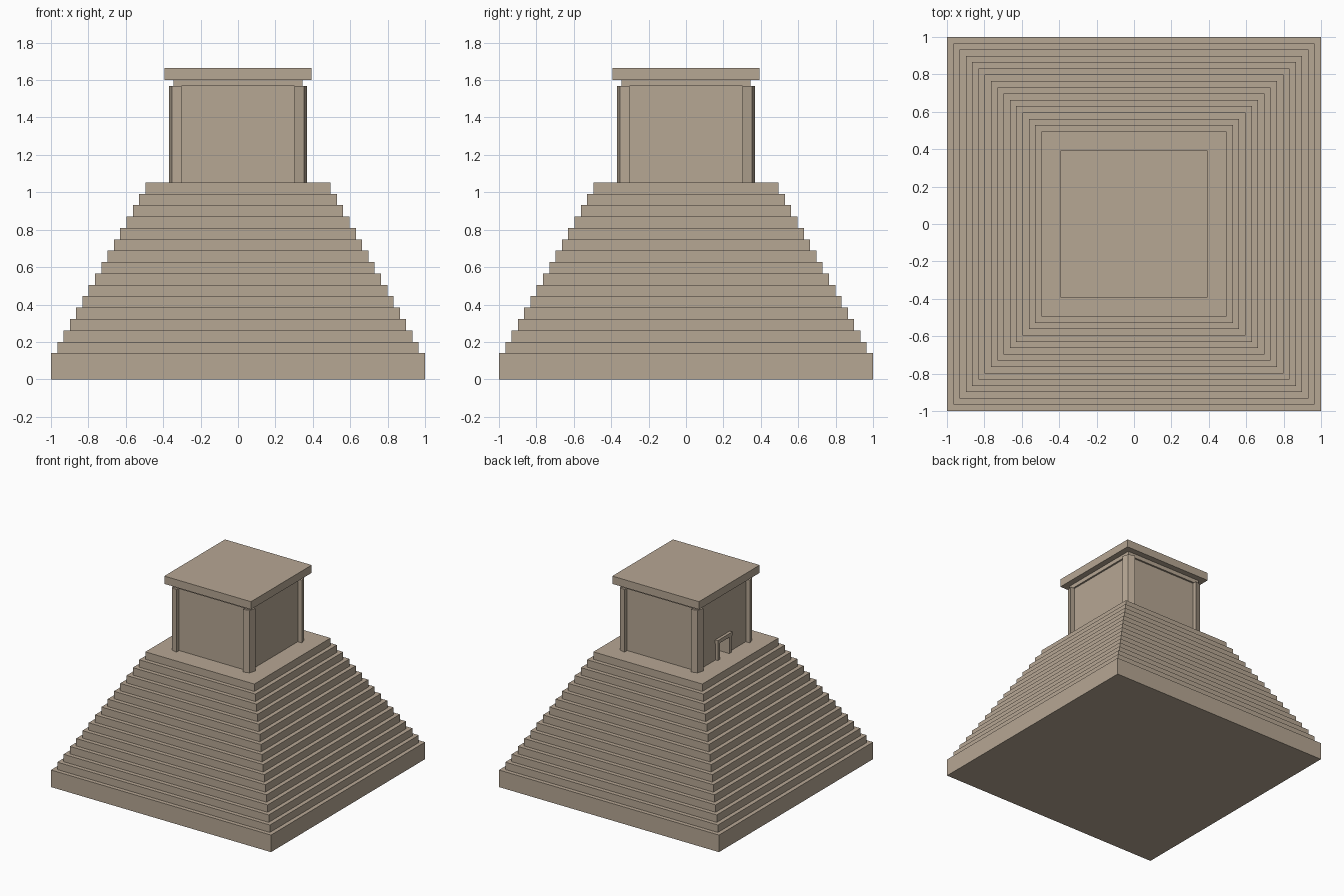
import bpy, bmesh

if "Cube" in bpy.data.objects:
    bpy.data.objects.remove(bpy.data.objects["Cube"])

stone = bpy.data.materials.new("sandstone")
stone.diffuse_color = (0.47, 0.385, 0.295, 1)
stone.use_nodes = True
stone.node_tree.nodes["Principled BSDF"].inputs["Base Color"].default_value = stone.diffuse_color


def finish(name, bm):
    bmesh.ops.recalc_face_normals(bm, faces=bm.faces)
    mesh = bpy.data.meshes.new(name)
    bm.to_mesh(mesh)
    bm.free()
    mesh.materials.append(stone)
    obj = bpy.data.objects.new(name, mesh)
    bpy.context.collection.objects.link(obj)
    return obj


def loft_square(name, rings):
    """Closed solid through square rings given as (half width, height)."""
    bm = bmesh.new()
    loops = [[bm.verts.new((sx * h, sy * h, z))
              for sx, sy in ((-1, -1), (1, -1), (1, 1), (-1, 1))] for h, z in rings]
    for a, b in zip(loops, loops[1:]):
        for i in range(4):
            j = (i + 1) % 4
            bm.faces.new((a[i], a[j], b[j], b[i]))
    bm.faces.new(loops[0])
    bm.faces.new(loops[-1])
    return finish(name, bm)


def prism(name, outline, z0, z1):
    """Vertical prism over a flat outline."""
    bm = bmesh.new()
    face = bm.faces.new([bm.verts.new((x, y, z0)) for x, y in outline])
    ext = bmesh.ops.extrude_face_region(bm, geom=[face], use_keep_orig=True)
    for v in ext["geom"]:
        if isinstance(v, bmesh.types.BMVert):
            v.co.z = z1
    return finish(name, bm)


def box(name, x0, x1, y0, y1, z0, z1):
    return prism(name, ((x0, y0), (x1, y0), (x1, y1), (x0, y1)), z0, z1)


# Stepped pyramid: tall plinth and fifteen even steps
BASE, TOP, STEPS = 0.14, 1.053, 15
rings = [(1, 0), (1, BASE)]
for k in range(1, STEPS + 1):
    half = 1 - 0.505 * k / STEPS
    rise = (TOP - BASE) / STEPS
    rings += [(half, BASE + rise * (k - 1)), (half, BASE + rise * k)]
loft_square("stepped_pyramid", rings)

# Temple walls, with the doorway cut into the left side
walls = loft_square("temple_walls", [(0.332, TOP), (0.332, 1.568)])
cutter = box("doorway_cutter", -0.5, -0.25, -0.06, 0.06, TOP - 0.05, 1.19)
cutter.hide_render = True
cutter.hide_viewport = True
cut = walls.modifiers.new("doorway", "BOOLEAN")
cut.operation = "DIFFERENCE"
cut.solver = "EXACT"
cut.object = cutter

# Roof: narrow band below an overhanging slab
loft_square("roof_band", [(0.346, 1.567), (0.346, 1.6)])
loft_square("roof_slab", [(0.394, 1.6), (0.394, 1.664)])

# Kite-shaped corner pillars
for sx, side in ((-1, "left"), (1, "right")):
    for sy, end in ((-1, "front"), (1, "back")):
        kite = [(0.354, 0.354), (0.369, 0.302), (0.302, 0.302), (0.302, 0.369)]
        prism(f"{end}_{side}_pillar", [(sx * x, sy * y) for x, y in kite], TOP, 1.567)

# Door frame: two posts and a lintel
for s, side in ((-1, "front"), (1, "back")):
    y0, y1 = sorted((s * 0.06, s * 0.09))
    box(f"{side}_door_post", -0.352, -0.31, y0, y1, TOP, 1.19)
box("door_lintel", -0.356, -0.31, -0.095, 0.095, 1.19, 1.22)
